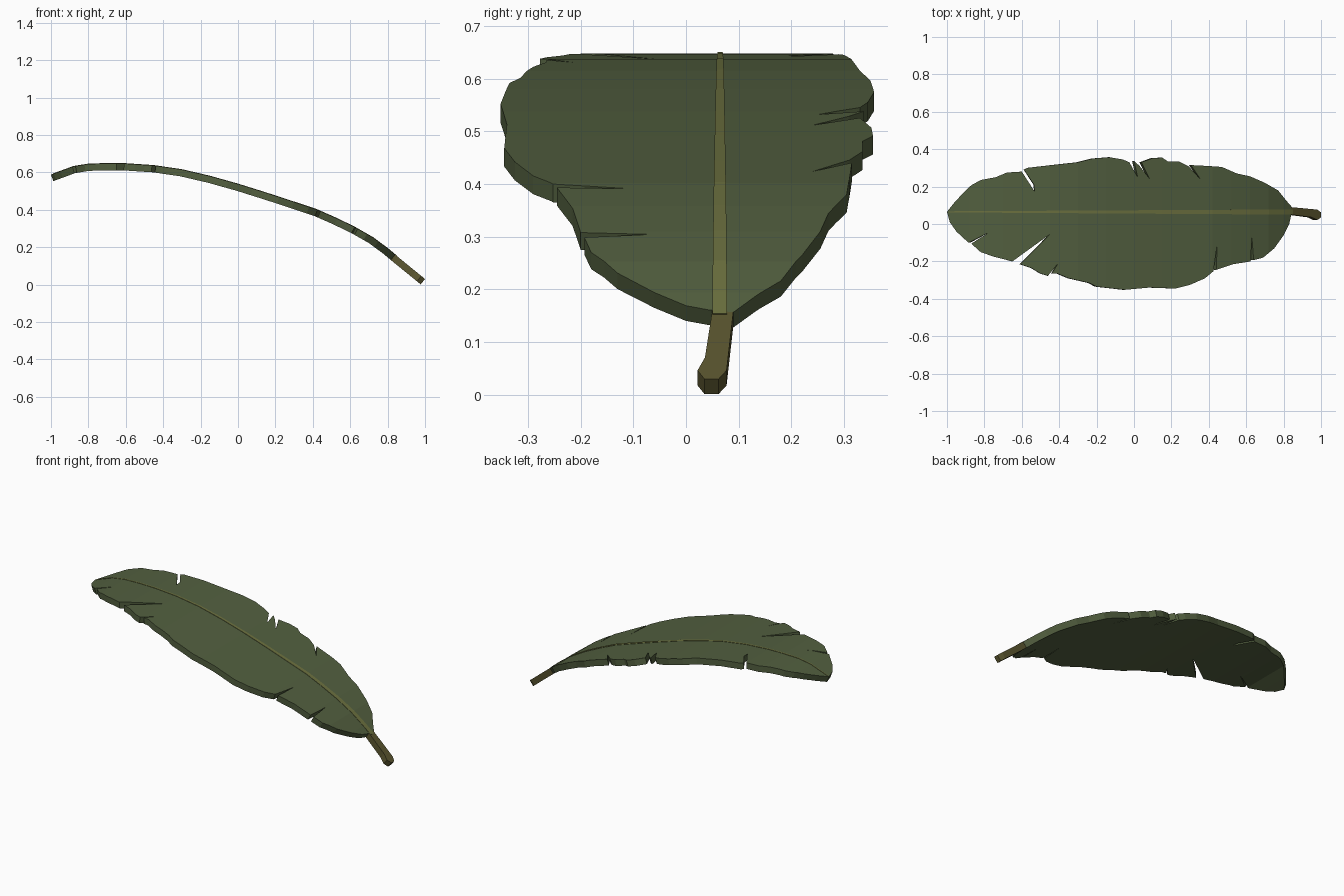
import bpy, bmesh
from mathutils import Vector

if "Cube" in bpy.data.objects:
    bpy.data.objects.remove(bpy.data.objects["Cube"])

THICK = 0.037

# Arch of the leaf's upper surface (x, z)
ARCH = [(-1, .588), (-.94, .61), (-.88, .632), (-.8, .645), (-.7, .648), (-.6, .647),
        (-.45, .637), (-.3, .615), (-.15, .58), (0, .538), (.15, .491), (.3, .442),
        (.42, .402), (.52, .358), (.62, .31), (.72, .253), (.8, .194), (.86, .144), (1, .03)]

# Plan outline, tip to stem along the back edge, tears included (x, y)
BACK = [(-1, .065), (-.96, .115), (-.91, .17), (-.87, .207), (-.82, .235), (-.74, .25),
        (-.68, .275), (-.6, .28), (-.532, .175), (-.535, .21), (-.588, .29), (-.57, .3),
        (-.44, .315), (-.3, .33), (-.22, .35), (-.13, .357), (-.06, .345), (-.025, .33),
        (.02, .25), (0, .338), (.03, .31), (.085, .24), (.04, .33), (.1, .352), (.15, .355),
        (.18, .335), (.24, .335), (.29, .31), (.355, .24), (.305, .315), (.4, .31),
        (.47, .305), (.55, .27), (.62, .255), (.7, .22), (.77, .18), (.81, .13), (.845, .09)]

# Stem to tip along the front edge
FRONT = [(.84, .045), (.83, 0), (.8, -.06), (.75, -.13), (.69, -.18), (.64, -.193),
         (.63, -.065), (.624, -.2), (.53, -.215), (.44, -.245), (.445, -.105), (.425, -.252),
         (.38, -.29), (.3, -.325), (.22, -.345), (.08, -.34), (-.05, -.352), (-.2, -.335),
         (-.24, -.315), (-.35, -.29), (-.41, -.265), (-.44, -.265), (-.405, -.21), (-.46, -.277),
         (-.5, -.265), (-.55, -.235), (-.61, -.215), (-.45, -.055), (-.65, -.2), (-.75, -.175),
         (-.82, -.15), (-.87, -.105), (-.775, -.045), (-.885, -.1), (-.95, -.04), (-.985, .01)]

STEM = [(.84, .09), (.98, .077), (1, .062), (1, .035), (.98, .022), (.95, .036), (.84, .05)]
RIB = [(-.99, .068), (.85, .078), (.85, .05), (-.99, .062)]


def slope(i):
    a, b = ARCH[max(i - 1, 0)], ARCH[min(i + 1, len(ARCH) - 1)]
    return (b[1] - a[1]) / (b[0] - a[0])


def arch(x):
    """Surface height and downward normal at x."""
    i = 0
    while i < len(ARCH) - 2 and x > ARCH[i + 1][0]:
        i += 1
    (x0, z0), (x1, z1) = ARCH[i], ARCH[i + 1]
    t = (x - x0) / (x1 - x0)
    s = slope(i) * (1 - t) + slope(i + 1) * t
    return z0 + (z1 - z0) * t, Vector((s, 0, -1)).normalized()


def arched_slab(name, outline, colour, thick=THICK, lift=0.0):
    """Cut a plan outline into strips, bend it over the arch and thicken it."""
    bm = bmesh.new()
    bm.faces.new([bm.verts.new((x, y, 0)) for x, y in outline])
    bm.normal_update()
    if bm.faces[:][0].normal.z < 0:
        bmesh.ops.reverse_faces(bm, faces=bm.faces[:])
    bmesh.ops.triangulate(bm, faces=bm.faces[:])
    for x, _ in ARCH[1:-1]:
        bmesh.ops.bisect_plane(bm, geom=bm.verts[:] + bm.edges[:] + bm.faces[:],
                               dist=1e-5, plane_co=(x, 0, 0), plane_no=(1, 0, 0))
    top = bm.faces[:]
    ext = bmesh.ops.extrude_face_region(bm, geom=top, use_keep_orig=True)
    lower = {g for g in ext['geom'] if isinstance(g, bmesh.types.BMVert)}
    for v in bm.verts:
        z, down = arch(v.co.x)
        v.co.z = z
        v.co += down * ((thick if v in lower else 0) - lift)
    bmesh.ops.recalc_face_normals(bm, faces=bm.faces[:])
    mesh = bpy.data.meshes.new(name)
    bm.to_mesh(mesh)
    bm.free()
    mat = bpy.data.materials.new(name + "_colour")
    mat.diffuse_color = (*colour, 1)
    mat.use_nodes = True
    mat.node_tree.nodes["Principled BSDF"].inputs["Base Color"].default_value = mat.diffuse_color
    mesh.materials.append(mat)
    obj = bpy.data.objects.new(name, mesh)
    bpy.context.collection.objects.link(obj)
    return obj


# Torn leaf blade, short stem and the pale midrib tapering to the tip
arched_slab("leaf_blade", BACK + FRONT, (.085, .115, .05))
arched_slab("stem", STEM, (.1, .09, .028))
arched_slab("midrib", RIB, (.15, .165, .05), thick=.004, lift=.002)
